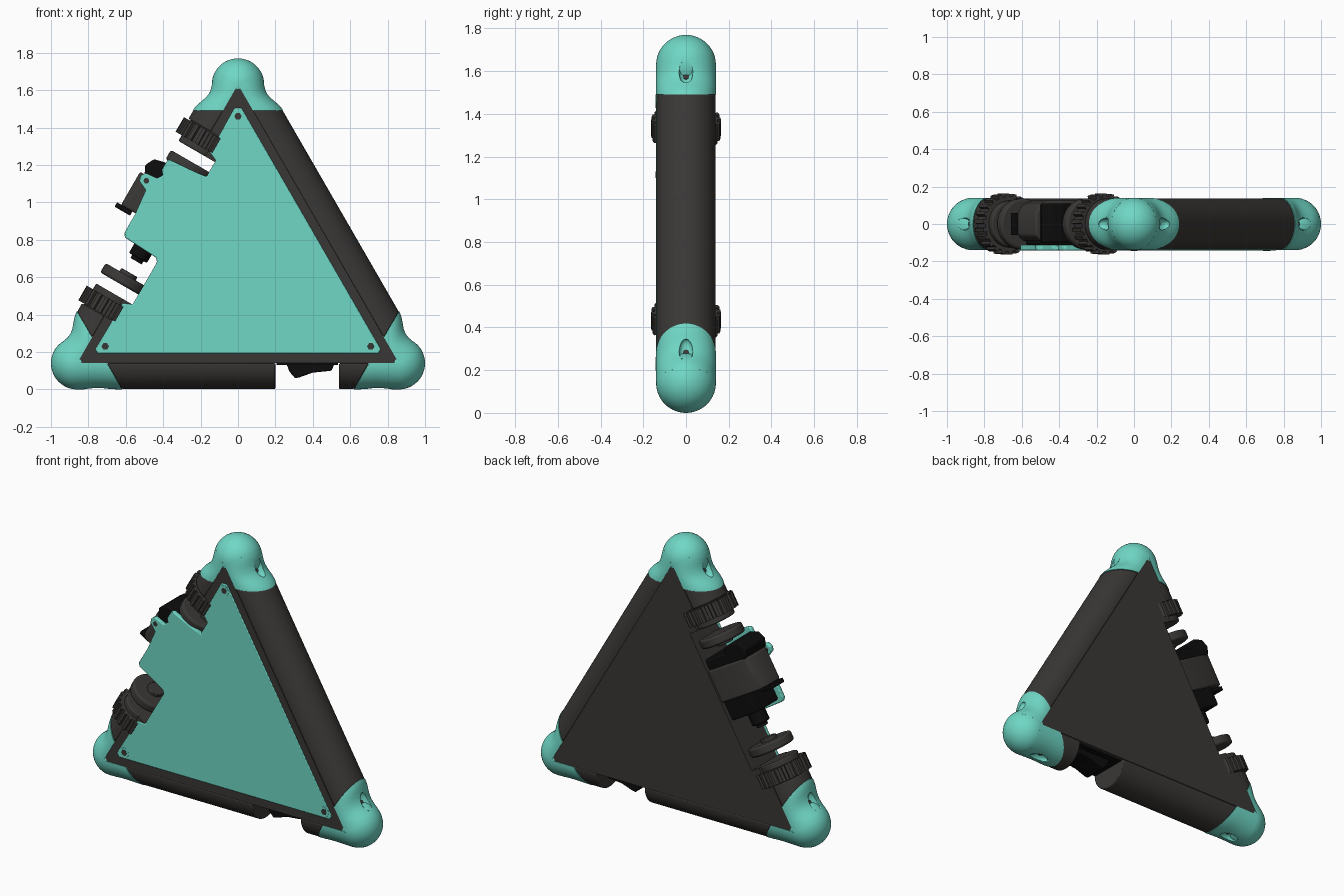
import bpy, bmesh
from math import sin, cos, pi
from mathutils import Vector, Matrix

if "Cube" in bpy.data.objects:
    bpy.data.objects.remove(bpy.data.objects["Cube"])

def material(name, c):
    m = bpy.data.materials.new(name)
    m.diffuse_color = (*c, 1)
    m.use_nodes = True
    m.node_tree.nodes["Principled BSDF"].inputs["Base Color"].default_value = m.diffuse_color
    return m

TEAL = material("teal", (0.16, 0.68, 0.56))
DARK = material("charcoal", (0.042, 0.039, 0.036))
BLACK = material("black", (0.004, 0.004, 0.004))

R, HY, CUT = 0.14, 0.1375, 0.16
A, B, C = Vector((-.86, 0, .14)), Vector((.86, 0, .14)), Vector((0, 0, 1.63))
MID = (A + B + C) / 3
Y = Vector((0, 1, 0))
U = (C - A).normalized()              # along the left edge
N = Vector((-U.z, 0, U.x))            # outward from the left edge

def frame(x, y, z, o=Vector()):
    m = Matrix((x, y, z)).transposed().to_4x4()
    m.translation = o
    return m

FRONT = frame(Vector((1, 0, 0)), Vector((0, 0, 1)), -Y)   # x, z, toward the front
AXIS = frame(N, -Y, U, A)                                # outward, front, along left edge

def sn(s, n):
    """Front-view point from left-edge distance s and outward offset n."""
    p = A + U * s + N * n
    return p.x, p.z

def finish(name, bm, mat, bevel=0):
    bmesh.ops.recalc_face_normals(bm, faces=bm.faces)
    me = bpy.data.meshes.new(name)
    bm.to_mesh(me)
    bm.free()
    ob = bpy.data.objects.new(name, me)
    bpy.context.collection.objects.link(ob)
    me.materials.append(mat)
    bpy.ops.object.select_all(action='DESELECT')
    ob.select_set(True)
    bpy.context.view_layer.objects.active = ob
    bpy.ops.object.shade_smooth_by_angle(angle=0.6)
    if bevel:
        b = ob.modifiers.new("bevel", 'BEVEL')
        b.width, b.segments, b.limit_method, b.angle_limit = bevel, 2, 'ANGLE', 0.6
    return ob

def loft(name, rings, mat, bevel=0):
    bm = bmesh.new()
    vs = [[bm.verts.new(p) for p in r] for r in rings]
    k = len(rings[0])
    for a, b in zip(vs, vs[1:]):
        for i in range(k):
            bm.faces.new((a[i], a[(i + 1) % k], b[(i + 1) % k], b[i]))
    bm.faces.new(vs[0])
    bm.faces.new(vs[-1])
    return finish(name, bm, mat, bevel)

def prism(name, pts, m, z0, z1, mat, bevel=0):
    return loft(name, [[m @ Vector((x, y, z)) for x, y in pts] for z in (z0, z1)], mat, bevel)

def circle(r, n=48, cx=0, cy=0):
    return [(cx + r * cos(2 * pi * i / n), cy + r * sin(2 * pi * i / n)) for i in range(n)]

def box(x0, x1, y0, y1):
    return [(x0, y0), (x1, y0), (x1, y1), (x0, y1)]

def half_tube(name, p, q, start, end, mat, r=R, neck=0, steps=1, bevel=0):
    """Outer half of a tube along p-q; start and end are (distance, slant)."""
    d = (q - p).normalized()
    n = Vector((-d.z, 0, d.x))
    if n.dot(p - MID) < 0:
        n = -n
    rings = []
    for j in range(steps + 1):
        t = j / steps
        k = 1 - neck * sin(pi * t) ** 2
        ring = []
        for i in range(29):
            a = -pi / 2 + pi * i / 28
            h = max(r * cos(a), 0)
            s0, s1 = start[0] + start[1] * h, end[0] + end[1] * h
            ring.append(p + d * (s0 + (s1 - s0) * t) + n * h * k + Y * r * sin(a))
        rings.append(ring)
    return loft(name, rings, mat, bevel), d, n

# corner caps with screw dimples
for cname, p, others in (("left", A, (B, C)), ("right", B, (A, C)), ("top", C, (A, B))):
    bm = bmesh.new()
    bmesh.ops.create_uvsphere(bm, u_segments=48, v_segments=24, radius=R, matrix=Matrix.Translation(p))
    finish(cname + "_corner_ball", bm, TEAL)
    for i, q in enumerate(others):
        flat = abs(q.z - p.z) < .01
        neck = .03 if flat else .19
        arm, d, n = half_tube(f"{cname}_corner_arm_{i}", p, q, (0, 0), (CUT, .577), TEAL,
                              neck=neck, steps=16)
        bm = bmesh.new()
        m = frame(d, n, d.cross(n), p + d * .105 + n * R * (1 - neck))
        bmesh.ops.create_uvsphere(bm, u_segments=24, v_segments=16, radius=1,
                                  matrix=m @ Matrix.Diagonal((.065, .03, .032, 1)))
        cutter = finish("dimple_cutter", bm, TEAL)
        cutter.hide_render = True
        cutter.hide_set(True)
        bo = arm.modifiers.new("dimple", 'BOOLEAN')
        bo.operation, bo.object = 'DIFFERENCE', cutter
        # screw in the dimple
        prism("cap_screw", circle(.014, 12), frame(d, d.cross(n), -n, p + d * .115),
              -R * (1 - neck) + .024, 0, DARK)

# rounded edge bars
L = 1.72
lo, hi = (CUT, .577), (L - CUT, -.577)
for name, p, q, s, e in (("right_bar", B, C, lo, hi),
                         ("bottom_bar_long", A, B, lo, (1.06, 0)),
                         ("bottom_bar_short", A, B, (1.40, 0), hi),
                         ("left_bar_lower", A, C, lo, (.29, 0)),
                         ("left_bar_upper", A, C, (1.43, 0), hi)):
    half_tube(name, p, q, s, e, DARK, r=HY, bevel=.006)

# main body with the control bay cut into the left edge
body = [(A.x, A.z), (B.x, B.z), (C.x, C.z), sn(1.43, 0), sn(1.43, -.04), sn(1.30, -.04),
        sn(1.30, -.1), sn(.42, -.1), sn(.42, -.04), sn(.29, -.04), sn(.29, 0)]
prism("body", body, FRONT, -HY, HY, DARK)

# front cover plate
plate = [(-.75, .19), (.75, .19), (.765, .215), (.02, 1.505), (-.02, 1.505)]
plate += [sn(*c) for c in ((1.33, -.05), (1.31, -.1), (1.21, -.1), (1.20, -.03), (1.19, .115),
                           (1.18, .125), (1.12, .125), (1.10, .105), (1.07, .125), (1.065, .19),
                           (1.04, .207), (1.01, .20), (.985, .145), (.85, .13), (.73, .13),
                           (.71, .115), (.70, -.085), (.68, -.1), (.42, -.1), (.40, -.05))]
plate.append((-.765, .215))
prism("front_cover", plate, FRONT, .112, .141, TEAL, .006)
for x, z in ((-.71, .23), (.71, .23), (0, 1.46)):
    prism("cover_screw_rim", circle(.032, 24, x, z), FRONT, .12, .1425, TEAL)
    prism("cover_screw", circle(.02, 6, x, z), FRONT, .12, .1435, DARK)
prism("tab_screw", circle(.015, 16, *sn(1.03, .167)), FRONT, .11, .142, DARK)

# ribbed wheels and strap discs, mirrored along the left edge
gear = []
for i in range(22):
    for off, r in ((0, .147), (.42, .147), (.5, .163), (.92, .163)):
        a = 2 * pi * (i + off) / 22
        gear.append((r * cos(a), r * sin(a)))
for side in ("lower", "upper"):
    def span(a, b):
        return (a, b) if side == "lower" else (L - b, L - a)
    prism(side + "_ribbed_wheel", gear, AXIS, *span(.295, .385), DARK)
    prism(side + "_wheel_collar", circle(.125), AXIS, *span(.28, .42), DARK, .008)
    prism(side + "_strap_disc", circle(.136), AXIS, *span(.482, .54), DARK, .012)
    prism(side + "_disc_boss", circle(.05), AXIS, *span(.535, .56), DARK, .005)

# sensor housing in the middle of the bay
prism("sensor_housing", [(-.14, -.125), (.13, -.125), (.19, -.105), (.22, -.06), (.22, .06), (.19, .09),
                         (-.14, .1)], AXIS, .85, 1.055, DARK, .01)
prism("sensor_core", box(-.14, .10, -.11, .113), AXIS, .73, 1.12, BLACK, .01)
prism("sensor_hood", [sn(*c) for c in ((1.05, .06), (1.05, .19), (1.10, .215), (1.15, .19),
                                       (1.165, .13), (1.15, .06))], FRONT, -.11, .1, BLACK, .008)
prism("sensor_lip", box(.15, .245, -.06, .06), AXIS, .825, .852, BLACK, .004)
prism("sensor_plug", circle(.055, 24), AXIS, .65, .74, BLACK, .008)
prism("sensor_plug_tip", circle(.035, 24), AXIS, .63, .66, BLACK)

# trigger in the bottom notch
prism("trigger_bay", box(.205, .535, .13, .15), FRONT, -.115, .115, BLACK)
prism("trigger", [(.26, .135), (.275, .095), (.305, .06), (.33, .065), (.40, .09), (.50, .10),
                  (.515, .135)], FRONT, -.08, .08, BLACK, .006)
